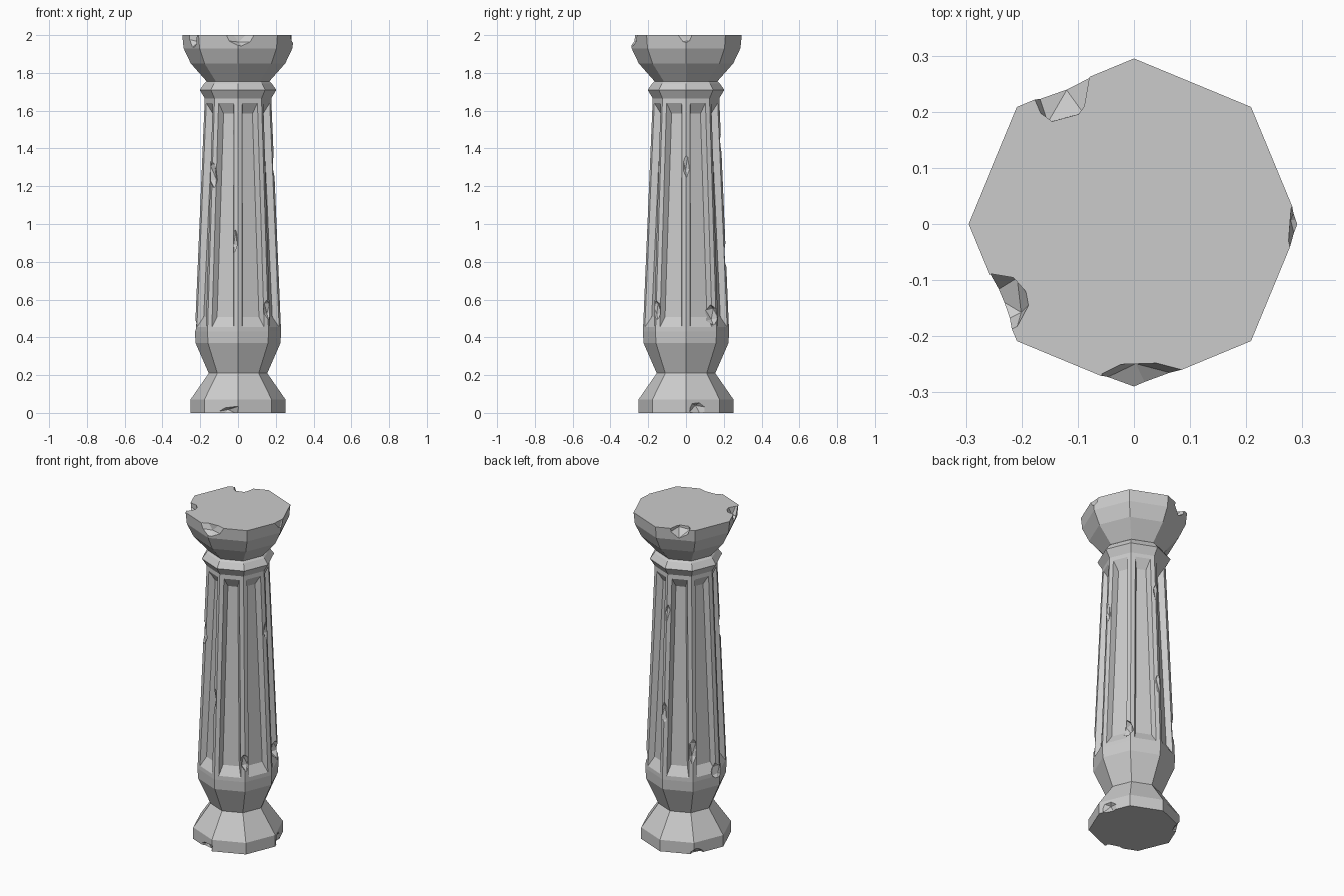
import bpy, bmesh, random
from math import sin, cos, pi
from mathutils import Matrix, Vector, Euler

if "Cube" in bpy.data.objects:
    bpy.data.objects.remove(bpy.data.objects["Cube"])

random.seed(4)
SIDES = 8

# Column outline: (radius, height) from foot to top
PROFILE = [(0.252, 0.0), (0.252, 0.07), (0.155, 0.21), (0.225, 0.37), (0.228, 0.43),
           (0.176, 1.665), (0.203, 1.71), (0.178, 1.745), (0.166, 1.755),
           (0.25, 1.85), (0.288, 1.93), (0.295, 2.0)]
SHAFT = 4  # profile row where the fluted shaft starts


def ring_point(r, z, k):
    a = 2 * pi * k / SIDES
    return Vector((r * cos(a), r * sin(a), z))


# Octagonal body
bm = bmesh.new()
rings = [[bm.verts.new(ring_point(r, z, k)) for k in range(SIDES)] for r, z in PROFILE]
shaft_faces = []
for i in range(len(rings) - 1):
    for k in range(SIDES):
        n = (k + 1) % SIDES
        f = bm.faces.new((rings[i][k], rings[i][n], rings[i + 1][n], rings[i + 1][k]))
        if i == SHAFT:
            shaft_faces.append(f)
bm.faces.new(rings[0][::-1])
bm.faces.new(rings[-1])
bm.normal_update()

# One sunken flute per shaft face, with sloped ends
bmesh.ops.inset_individual(bm, faces=shaft_faces, thickness=0.024, use_even_offset=True)
bmesh.ops.inset_individual(bm, faces=shaft_faces, thickness=0.016, depth=-0.032,
                           use_even_offset=True)
for f in shaft_faces:
    for v in f.verts:
        v.co.z += 0.04 if v.co.z < 1 else -0.04
bmesh.ops.recalc_face_normals(bm, faces=bm.faces)
mesh = bpy.data.meshes.new("fluted_column")
bm.to_mesh(mesh)
bm.free()
column = bpy.data.objects.new("fluted_column", mesh)
bpy.context.collection.objects.link(column)

# Weathering chips: (centre, half sizes)
CHIPS = [
    ((-0.08, -0.25, 0.0), (0.10, 0.05, 0.04)),     # foot, front
    ((0.25, 0.08, 0.02), (0.05, 0.07, 0.05)),      # foot, right
    ((-0.20, 0.17, 0.0), (0.05, 0.06, 0.04)),      # foot, back left
    ((0.03, -0.29, 2.0), (0.11, 0.05, 0.07)),      # top, front
    ((-0.13, 0.25, 2.0), (0.06, 0.08, 0.06)),      # top, back left
    ((-0.24, -0.14, 2.0), (0.06, 0.06, 0.08)),     # top, front left
    ((0.31, 0.0, 2.0), (0.04, 0.09, 0.06)),        # top, right
    ((0.205, 0.0, 1.32), (0.03, 0.03, 0.08)),      # shaft ridges
    ((0.0, 0.205, 1.42), (0.03, 0.03, 0.09)),
    ((0.0, 0.225, 0.83), (0.03, 0.03, 0.09)),
    ((-0.14, -0.14, 1.27), (0.03, 0.03, 0.09)),
    ((-0.02, -0.21, 0.92), (0.02, 0.03, 0.08)),
    ((0.165, 0.135, 0.52), (0.04, 0.04, 0.06)),
    ((0.16, -0.16, 0.55), (0.03, 0.03, 0.06)),
    ((-0.16, 0.16, 0.62), (0.03, 0.03, 0.09)),
    ((-0.22, 0.02, 0.46), (0.025, 0.04, 0.05)),
]
bm = bmesh.new()
for centre, size in CHIPS:
    spin = Euler([random.uniform(-0.25, 0.25) for _ in range(3)]).to_matrix().to_4x4()
    m = Matrix.Translation(centre) @ spin @ Matrix.Diagonal((*size, 1))
    bmesh.ops.create_icosphere(bm, subdivisions=1, radius=1, matrix=m)
cut_mesh = bpy.data.meshes.new("chip_cutter")
bm.to_mesh(cut_mesh)
bm.free()
cutter = bpy.data.objects.new("chip_cutter", cut_mesh)
bpy.context.collection.objects.link(cutter)
cutter.hide_render = True

# Knock the chips out of the column, then drop the cutter
mod = column.modifiers.new("chips", 'BOOLEAN')
mod.operation = 'DIFFERENCE'
mod.solver = 'EXACT'
mod.object = cutter
bpy.context.view_layer.objects.active = column
column.select_set(True)
bpy.ops.object.modifier_apply(modifier=mod.name)
bpy.data.objects.remove(cutter)
